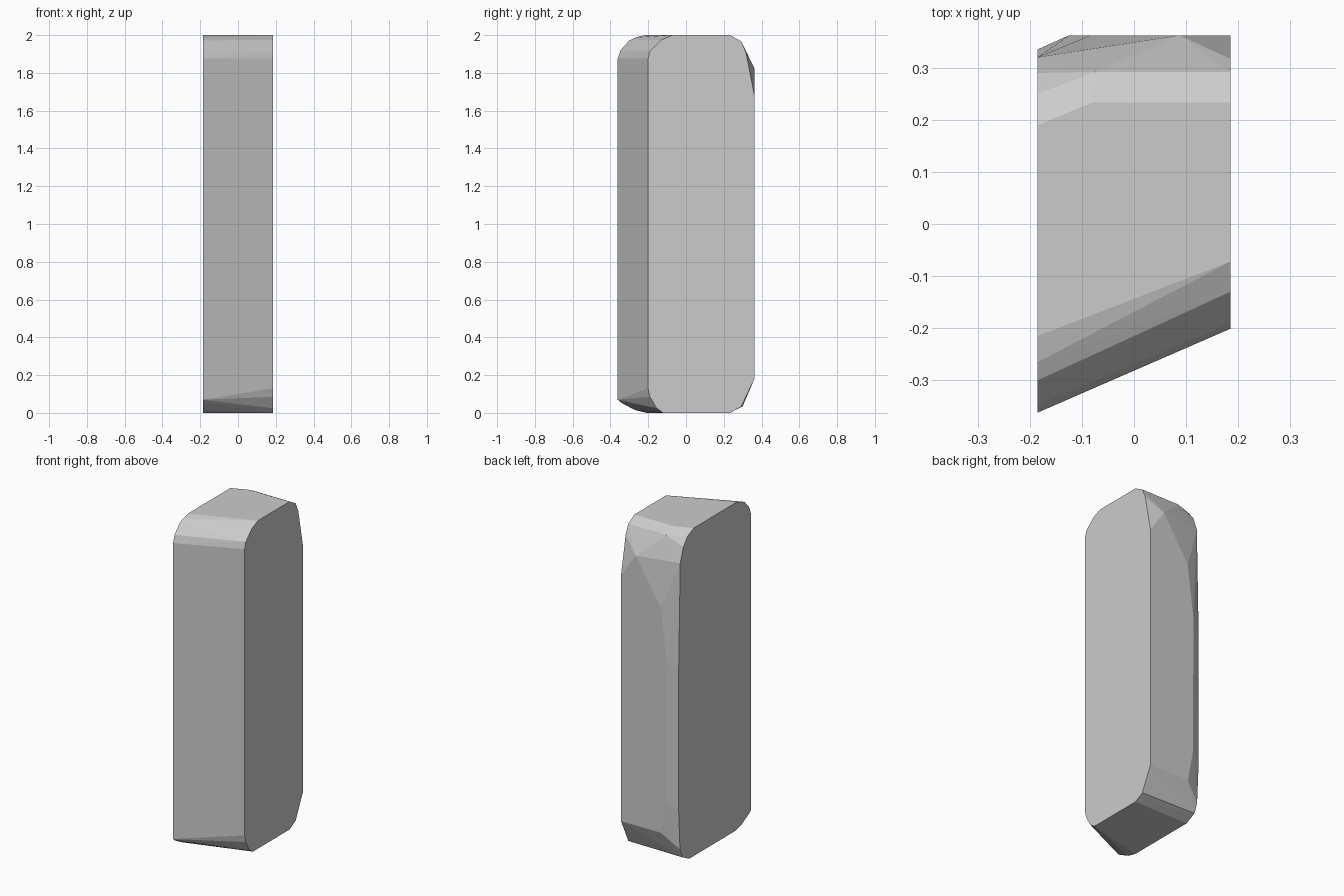
import bpy, bmesh

if "Cube" in bpy.data.objects:
    bpy.data.objects.remove(bpy.data.objects["Cube"])

HALF_W = 0.185
BACK = 0.362

# side outlines as (y, z), running from front bottom over the top to back bottom
right_side = [(-0.12, 0), (-0.155, 0.025), (-0.19, 0.085), (-0.201, 0.13),
              (-0.201, 1.875), (-0.19, 1.915), (-0.13, 1.975), (-0.072, 2),
              (0.233, 2), (0.292, 1.967), (0.317, 1.91), (BACK, 1.68),
              (BACK, 0.18), (0.292, 0.032), (0.233, 0)]
left_side = [(-0.21, 0), (-0.27, 0.015), (-0.345, 0.055), (-0.362, 0.07),
             (-0.362, 1.875), (-0.347, 1.92), (-0.30, 1.972), (-0.265, 1.988),
             (-0.215, 2), (0.19, 2), (0.25, 1.972), (0.29, 1.922),
             (0.32, 1.835), (0.335, 1.18), (0.335, 0.33), (0.322, 0.09),
             (0.30, 0.034), (0.233, 0)]
# corners of the worn back face as (x, z)
back_face = [(0.087, 1.825), (-0.084, 1.555), (-0.125, 1.23),
             (-0.122, 0.38), (-0.085, 0.18)]
# inner corners of the rounded top back edge
top_edge = [(-0.08, 0.233, 2), (-0.073, 0.292, 1.967)]

points = [(HALF_W, y, z) for y, z in right_side]
points += [(-HALF_W, y, z) for y, z in left_side]
points += [(x, BACK, z) for x, z in back_face]
points += top_edge

# plank: skin stretched over both outlines and the worn back
bm = bmesh.new()
for p in points:
    bm.verts.new(p)
hull = bmesh.ops.convex_hull(bm, input=bm.verts[:])
unused = {g for g in hull["geom_interior"] + hull["geom_unused"]
          if isinstance(g, bmesh.types.BMVert)}
bmesh.ops.delete(bm, geom=list(unused), context='VERTS')
bmesh.ops.dissolve_limit(bm, angle_limit=0.01, verts=bm.verts[:], edges=bm.edges[:])
bmesh.ops.recalc_face_normals(bm, faces=bm.faces[:])

mesh = bpy.data.meshes.new("chipped_plank")
bm.to_mesh(mesh)
bm.free()
plank = bpy.data.objects.new("chipped_plank", mesh)
bpy.context.collection.objects.link(plank)
